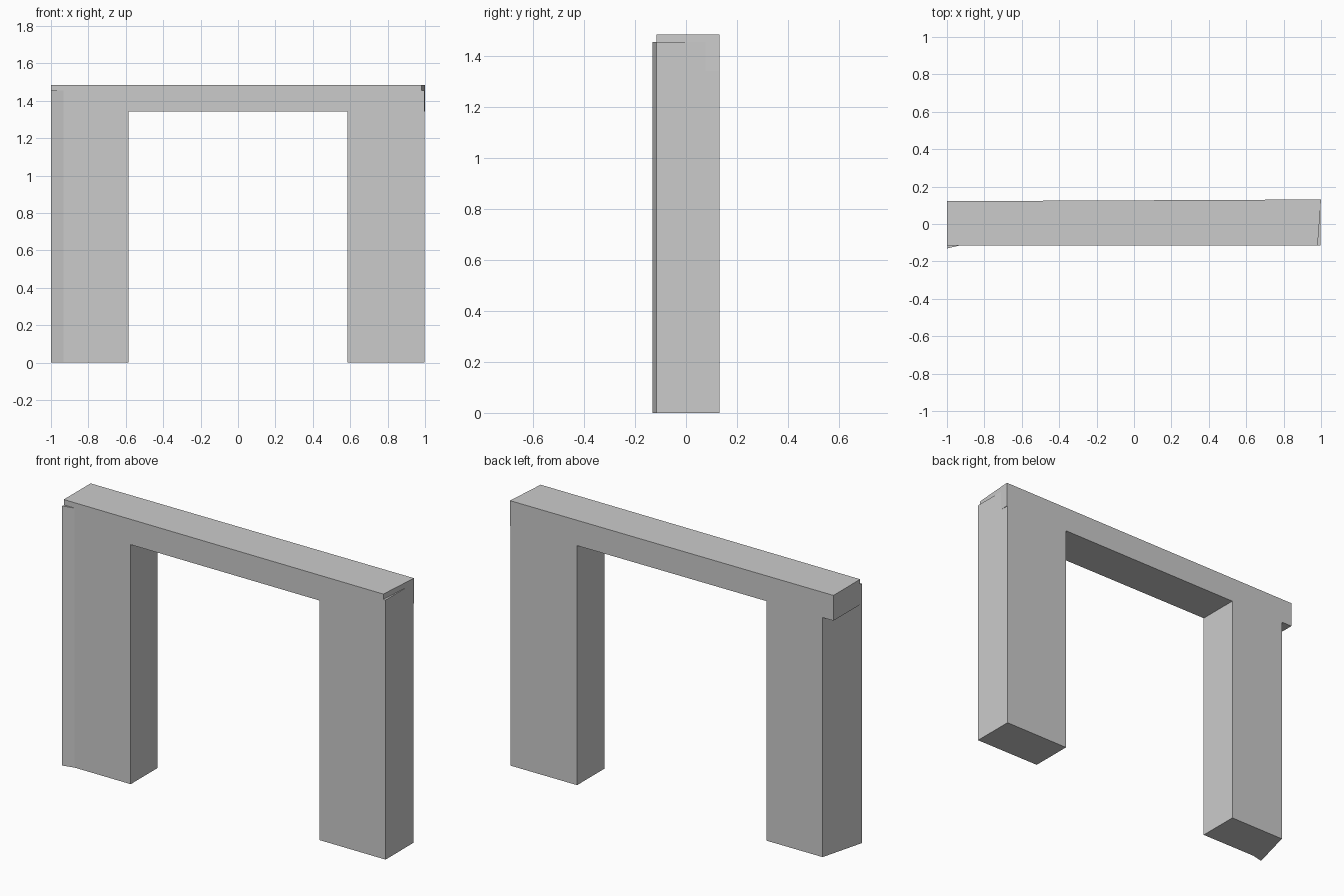
import bpy
import bmesh

if "Cube" in bpy.data.objects:
    bpy.data.objects.remove(bpy.data.objects["Cube"])


def prism(name, outline, z0, z1):
    """Extrude a counter-clockwise plan outline between two heights."""
    bm = bmesh.new()
    base = bm.faces.new([bm.verts.new((x, y, z0)) for x, y in outline])
    ext = bmesh.ops.extrude_face_region(bm, geom=[base])
    top = [v for v in ext["geom"] if isinstance(v, bmesh.types.BMVert)]
    bmesh.ops.translate(bm, verts=top, vec=(0, 0, z1 - z0))
    bmesh.ops.recalc_face_normals(bm, faces=bm.faces)
    mesh = bpy.data.meshes.new(name)
    bm.to_mesh(mesh)
    bm.free()
    obj = bpy.data.objects.new(name, mesh)
    bpy.context.collection.objects.link(obj)
    return obj


FRONT = -0.115
PILLAR_TOP = 1.455


def back(x):
    """The rear plane drifts slightly outwards towards the right."""
    return 0.1265 + 0.0045 * x


# Lintel with a slightly skewed right end
prism("lintel", [(-1, FRONT), (0.982, FRONT), (1, back(1)), (-1, back(-1))],
      1.343, 1.485)

# Right pillar
prism("right_pillar", [(0.585, FRONT), (0.996, FRONT),
                       (0.996, back(0.996)), (0.585, back(0.585))],
      0, PILLAR_TOP)

# Left pillar with flared front corner and slanted outer side
prism("left_pillar", [(-0.585, FRONT), (-0.585, back(-0.585)),
                      (-0.933, back(-0.933)), (-1, -0.131), (-0.933, FRONT)],
      0, PILLAR_TOP)
